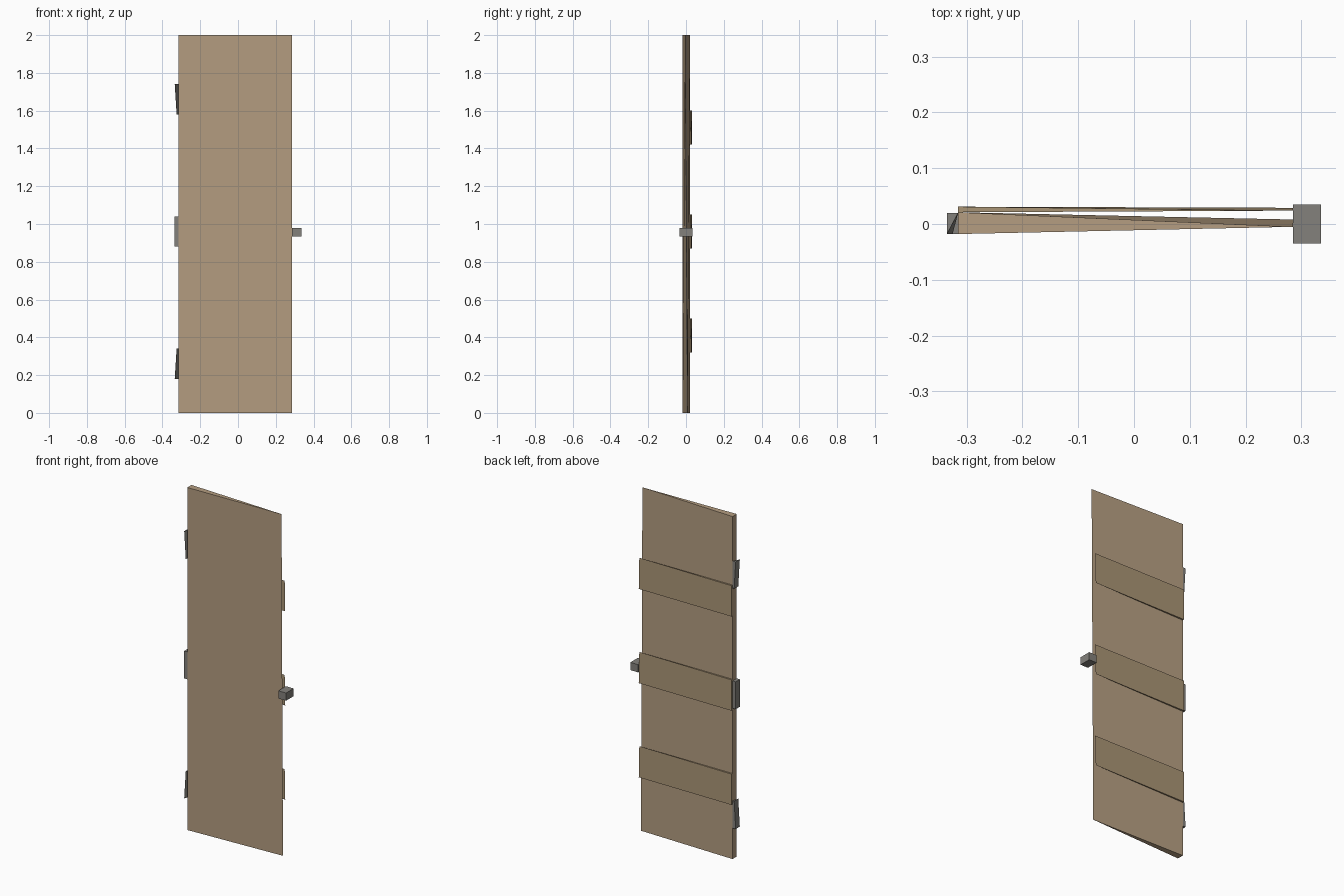
import bpy, bmesh

if "Cube" in bpy.data.objects:
    bpy.data.objects.remove(bpy.data.objects["Cube"])


def material(name, rgb):
    m = bpy.data.materials.new(name)
    m.diffuse_color = (*rgb, 1)
    m.use_nodes = True
    m.node_tree.nodes["Principled BSDF"].inputs["Base Color"].default_value = m.diffuse_color
    return m


wood = material("wood", (0.46, 0.34, 0.22))
slat_wood = material("slat_wood", (0.40, 0.30, 0.18))
metal = material("metal", (0.23, 0.22, 0.20))


def loft(name, low, high, z0, z1, mat):
    """Solid between a bottom outline and a top outline with equal point counts."""
    bm = bmesh.new()
    a = [bm.verts.new((x, y, z0)) for x, y in low]
    b = [bm.verts.new((x, y, z1)) for x, y in high]
    bm.faces.new(a[::-1])
    bm.faces.new(b)
    n = len(a)
    for i in range(n):
        j = (i + 1) % n
        bm.faces.new((a[i], a[j], b[j], b[i]))
    bmesh.ops.recalc_face_normals(bm, faces=bm.faces[:])
    me = bpy.data.meshes.new(name)
    bm.to_mesh(me)
    bm.free()
    me.materials.append(mat)
    ob = bpy.data.objects.new(name, me)
    bpy.context.collection.objects.link(ob)
    return ob


def rect(x0, x1, y0, y1):
    return [(x0, y0), (x1, y0), (x1, y1), (x0, y1)]


L, R = -0.315, 0.285      # hinge side and latch side of the door
HX = -0.335               # outer side of the hinges


def wedge(y0, y1, tip):
    return [(L, y0), (R, tip), (L, y1)]


# Door leaf: thick at the hinges, slanted thin edge at the latch
loft("door_panel", wedge(-0.018, 0.021, 0.008), wedge(-0.018, 0.021, -0.005),
     0, 2, wood)

# Back slats, tapering the same way
for i, z in enumerate((0.32, 0.87, 1.42)):
    loft(f"back_slat_{i + 1}", wedge(0.021, 0.031, 0.029),
         wedge(0.021, 0.031, 0.024), z, z + 0.18, slat_wood)

# Hinges: bent wedges at the ends, plain plate in the middle
wide = [(HX, -0.018), (L, 0.02), (HX, 0.02)]
narrow = [(-0.325, -0.018), (L, 0.02), (-0.325, 0.02)]
loft("hinge_bottom", wide, narrow, 0.18, 0.34, metal)
loft("hinge_top", narrow, wide, 1.58, 1.74, metal)
plate = rect(HX, L, -0.018, 0.02)
loft("hinge_middle", plate, plate, 0.88, 1.04, metal)

# Latch handle block
block = rect(R, 0.335, -0.035, 0.035)
loft("handle", block, block, 0.935, 0.98, metal)
